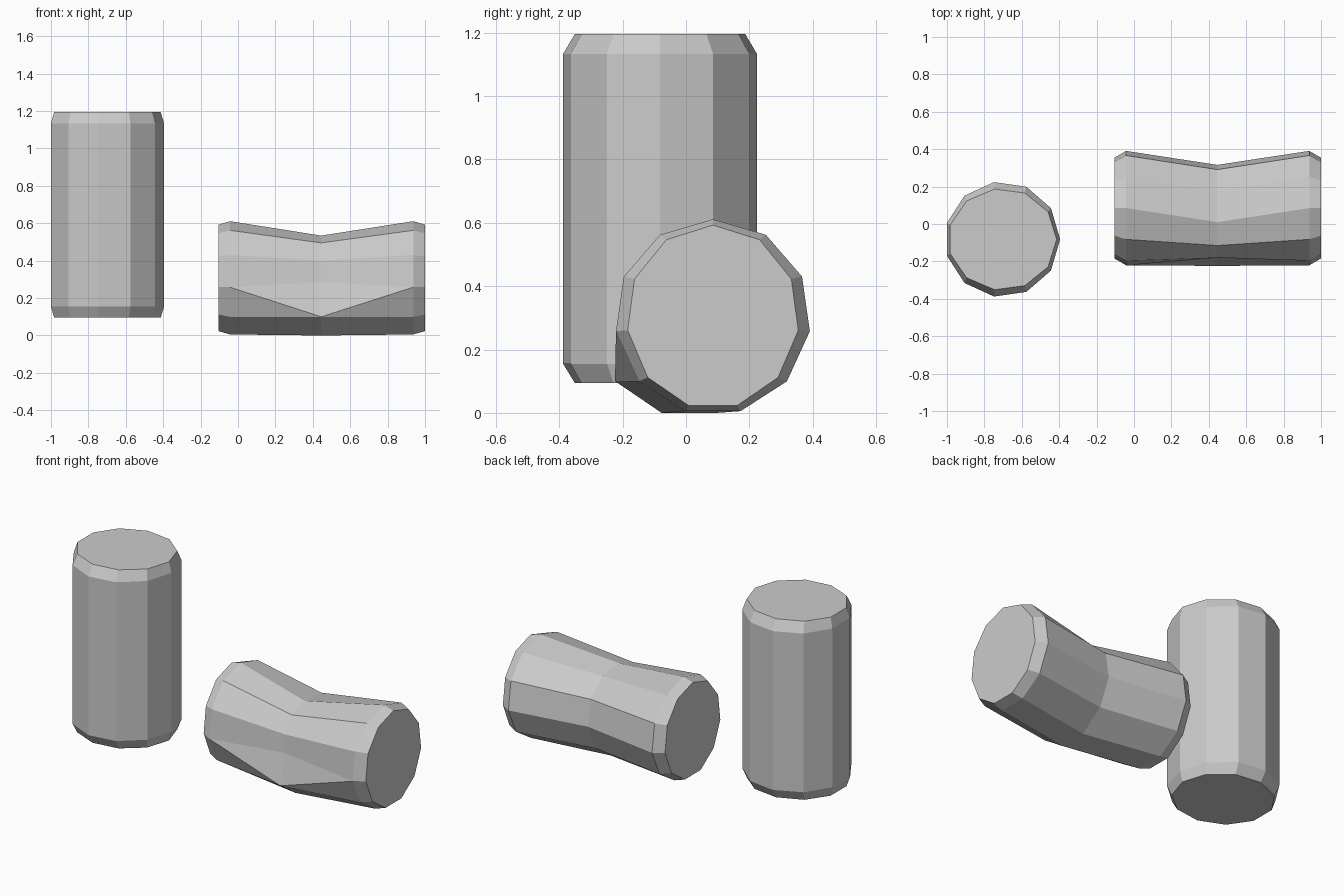
import bpy, bmesh
from math import sin, cos, tau

if "Cube" in bpy.data.objects:
    bpy.data.objects.remove(bpy.data.objects["Cube"])

N, R = 11, 0.309


def ring(scale_major=1.0, scale_minor=1.0):
    """11-gon as (major, minor) pairs; the first corner lies on the major axis."""
    return [(R * scale_major * cos(tau * i / N), R * scale_minor * sin(tau * i / N))
            for i in range(N)]


def loft(name, rings, place, kink=None):
    """Skin rings of points, cap both ends. kink = (ring index, corner) split on a diagonal."""
    bm = bmesh.new()
    rows = [[bm.verts.new(place(p, h)) for p in pts] for h, pts in rings]
    for k in range(len(rows) - 1):
        a, b = rows[k], rows[k + 1]
        for i in range(N):
            j = (i + 1) % N
            if kink and i == kink[1] and k in (kink[0] - 1, kink[0]):
                if k == kink[0]:
                    bm.faces.new((a[i], a[j], b[j]))
                    bm.faces.new((a[i], b[j], b[i]))
                else:
                    bm.faces.new((a[i], a[j], b[i]))
                    bm.faces.new((a[j], b[j], b[i]))
            else:
                bm.faces.new((a[i], a[j], b[j], b[i]))
    bm.faces.new(rows[0])
    bm.faces.new(rows[-1])
    bmesh.ops.recalc_face_normals(bm, faces=bm.faces)
    mesh = bpy.data.meshes.new(name)
    bm.to_mesh(mesh)
    bm.free()
    obj = bpy.data.objects.new(name, mesh)
    bpy.context.collection.objects.link(obj)
    return obj


body, cap = ring(), ring(0.94, 0.88)

# Upright can with bevelled rims
loft("upright_can",
     [(0.095, cap), (0.155, body), (1.133, body), (1.195, cap)],
     lambda p, h: (-0.704 + p[0], -0.082 + p[1], h))

# Lying can, its middle ring pushed in and bent towards the front
CY, CZ = 0.085, 0.302
dented = [(0.01, 0.534), (0.177, 0.52), (0.291, 0.42), (0.316, 0.26), (0.244, 0.10),
          (0.097, 0.0), (-0.077, 0.0), (-0.224, 0.10), (-0.18, 0.285),
          (-0.18, 0.40), (-0.115, 0.495)]
middle = [(z - CZ, y - CY) for y, z in dented]
loft("dented_can",
     [(-0.105, cap), (-0.042, body), (0.445, middle), (0.937, body), (1.0, cap)],
     lambda p, h: (h, CY + p[1], CZ + p[0]), kink=(2, 7))
